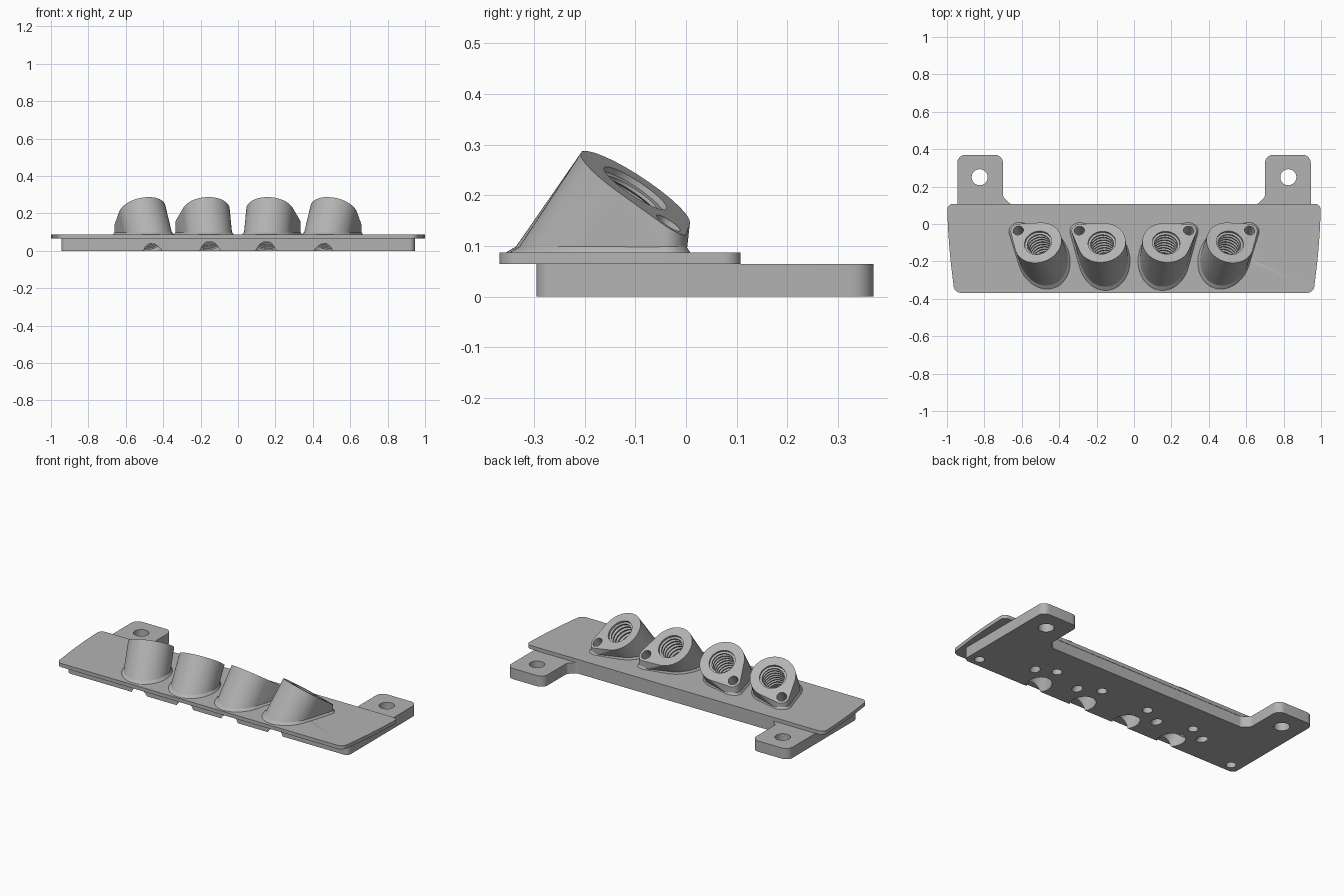
import bpy, bmesh
from math import sin, cos, radians, pi
from mathutils import Vector

cube = bpy.data.objects.get("Cube")
if cube:
    bpy.data.objects.remove(cube)

gray = bpy.data.materials.new("plain_gray")
gray.use_nodes = True
COLOR = (0.45, 0.45, 0.45, 1)
gray.diffuse_color = COLOR
gray.node_tree.nodes["Principled BSDF"].inputs["Base Color"].default_value = COLOR

LOW, TOP = 0.065, 0.087           # top heights of the two plates
TILT = radians(35)                # lean of the sockets
RING, LOBE = 0.128, 0.042         # socket outline radii
Z = Vector((0, 0, 1))


def finish(name, bm):
    bmesh.ops.recalc_face_normals(bm, faces=bm.faces)
    mesh = bpy.data.meshes.new(name)
    bm.to_mesh(mesh)
    bm.free()
    mesh.materials.append(gray)
    obj = bpy.data.objects.new(name, mesh)
    bpy.context.collection.objects.link(obj)
    return obj


def rounded(corners, steps=8):
    """Outline with each (x, y, radius) corner replaced by a curve."""
    out = []
    for i, (x, y, r) in enumerate(corners):
        p = Vector((x, y))
        if r == 0:
            out.append(p)
            continue
        a = p + (Vector(corners[i - 1][:2]) - p).normalized() * r
        b = p + (Vector(corners[(i + 1) % len(corners)][:2]) - p).normalized() * r
        for k in range(steps + 1):
            t = k / steps
            w = 2 * t * (1 - t) * 0.85    # keeps the curve close to an arc
            s = (1 - w) / ((1 - t) ** 2 + t ** 2)
            out.append(p * w + (a * (1 - t) ** 2 + b * t ** 2) * s)
    return out


def plate(name, half, z0, z1):
    """Mirrored half outline, extruded upward."""
    corners = half + [(-x, y, r) for x, y, r in reversed(half)]
    bm = bmesh.new()
    face = bm.faces.new([bm.verts.new((p.x, p.y, z0)) for p in rounded(corners)])
    ext = bmesh.ops.extrude_face_region(bm, geom=[face])
    moved = [v for v in ext["geom"] if isinstance(v, bmesh.types.BMVert)]
    bmesh.ops.translate(bm, verts=moved, vec=(0, 0, z1 - z0))
    return finish(name, bm)


def lathe(bm, origin, axis, stations, n=36):
    """Closed solid of revolution from (distance, radius) stations."""
    rot = axis.to_track_quat("Z", "Y")
    rings = [[bm.verts.new(origin + rot @ Vector((r * cos(2 * pi * k / n), r * sin(2 * pi * k / n), d)))
              for k in range(n)] for d, r in stations]
    for a, b in zip(rings, rings[1:]):
        for k in range(n):
            j = (k + 1) % n
            bm.faces.new((a[k], a[j], b[j], b[k]))
    bm.faces.new(rings[0])
    bm.faces.new(rings[-1])


def hull(name, points):
    bm = bmesh.new()
    for p in points:
        bm.verts.new(p)
    bmesh.ops.convex_hull(bm, input=bm.verts[:])
    bmesh.ops.delete(bm, geom=[v for v in bm.verts if not v.link_faces], context="VERTS")
    bmesh.ops.dissolve_limit(bm, angle_limit=radians(0.2), verts=bm.verts[:], edges=bm.edges[:])
    return finish(name, bm)


# Plates
parts = [
    plate("lower_plate", [(0.945, -0.295, 0.03), (0.945, 0.37, 0.045), (0.70, 0.37, 0.045),
                          (0.70, 0.145, 0.01), (0.66, 0.106, 0.01)], 0, LOW),
    plate("upper_plate", [(0.96, -0.368, 0.035), (0.99, -0.12, 0.12), (1.0, 0.108, 0.035)], LOW, TOP),
]

cutters = bmesh.new()

# Mounting holes through the ears, blind holes underneath
for s in (-1, 1):
    lathe(cutters, Vector((s * 0.825, 0.25, 0)), Z, [(-0.05, 0.043), (0.12, 0.043)])
    for x, y in ((0.88, -0.24), (0.476, -0.076), (0.16, -0.078)):
        lathe(cutters, Vector((s * x, y, 0)), Z, [(-0.05, 0.028), (0.05, 0.028)], 24)

# Threaded bore, seen from the mouth down
bore = [(0.03, 0.074), (-0.012, 0.074)]
for i in range(8):
    d = -0.014 - i * 0.024
    bore += [(d, 0.062), (d - 0.007, 0.062), (d - 0.012, 0.074), (d - 0.019, 0.074)]
bore += [(bore[-1][0] - 0.006, 0.067), (-0.42, 0.067)]

# Sockets: centre x, heading, pin offset across and down the slanted face
for label, cx, turn, across, down in (("outer", 0.513, 20, 0.077, 0.119),
                                      ("inner", 0.172, 8, 0.11, 0.099)):
    for side, s in (("left", 1), ("right", -1)):
        t = radians(turn)
        heading = Vector((s * sin(t), cos(t), 0))
        u = Vector((s * cos(t), -sin(t), 0))
        v = heading * cos(TILT) - Z * sin(TILT)
        axis = heading * sin(TILT) + Z * cos(TILT)
        centre = Vector((s * cx, -0.10, 0.214))
        pin = centre + u * across + v * down

        def circle(c, r, n=64):
            return [c + (u * cos(2 * pi * k / n) + v * sin(2 * pi * k / n)) * r for k in range(n)]

        def footprint(z, grow):
            body = [p - axis * ((p.z - z) / axis.z) for p in circle(centre, RING + grow)]
            return body + [Vector((p.x, p.y, z)) for p in circle(pin, LOBE + grow)]

        name = f"{side}_{label}_socket"
        parts.append(hull(name, circle(centre, RING) + circle(pin, LOBE) + footprint(TOP - 0.006, 0)))
        parts.append(hull(name + "_fillet", footprint(TOP - 0.006, 0.012) + footprint(TOP + 0.001, 0.009)
                          + footprint(TOP + 0.012, 0)))
        lathe(cutters, centre, axis, bore)
        lathe(cutters, pin, axis, [(0.04, 0.028), (-0.3, 0.028)], 24)

# Drill every part with the same set of cutters
drill = finish("hole_cutters", cutters)
drill.hide_render = True
for obj in parts:
    mod = obj.modifiers.new("holes", "BOOLEAN")
    mod.operation = "DIFFERENCE"
    mod.solver = "EXACT"
    mod.object = drill
    bpy.ops.object.select_all(action="DESELECT")
    obj.select_set(True)
    bpy.context.view_layer.objects.active = obj
    bpy.ops.object.modifier_apply(modifier=mod.name)
    bpy.ops.object.shade_smooth_by_angle(angle=radians(30))
bpy.data.objects.remove(drill)
